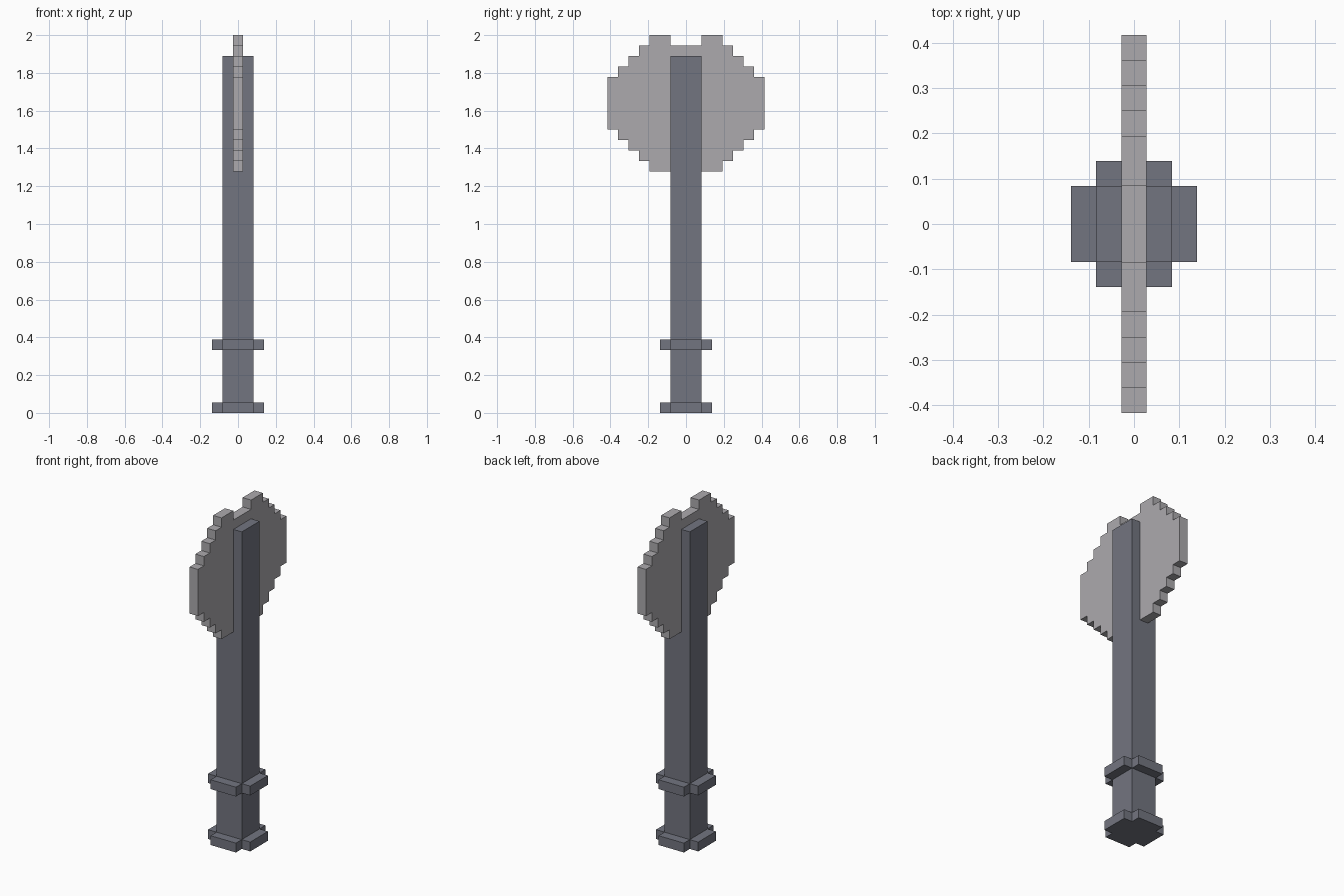
import bpy
import bmesh
from mathutils import Vector

cube = bpy.data.objects.get("Cube")
if cube:
    bpy.data.objects.remove(cube, do_unlink=True)

U = 2 / 36  # one block of the stepped grid


def make_material(name, rgb):
    mat = bpy.data.materials.new(name)
    mat.use_nodes = True
    colour = (*rgb, 1)
    mat.diffuse_color = colour
    bsdf = mat.node_tree.nodes["Principled BSDF"]
    bsdf.inputs["Base Color"].default_value = colour
    bsdf.inputs["Roughness"].default_value = 0.8
    return mat


def extrude_outline(name, points, direction, material):
    """Prism from a closed outline, all measured in blocks."""
    bm = bmesh.new()
    face = bm.faces.new([bm.verts.new(Vector(p) * U) for p in points])
    result = bmesh.ops.extrude_face_region(bm, geom=[face], use_keep_orig=True)
    moved = [g for g in result["geom"] if isinstance(g, bmesh.types.BMVert)]
    bmesh.ops.translate(bm, verts=moved, vec=Vector(direction) * U)
    bmesh.ops.recalc_face_normals(bm, faces=bm.faces)
    mesh = bpy.data.meshes.new(name)
    bm.to_mesh(mesh)
    bm.free()
    mesh.materials.append(material)
    obj = bpy.data.objects.new(name, mesh)
    bpy.context.collection.objects.link(obj)
    return obj


dark_metal = make_material("dark slate", (0.171, 0.178, 0.216))
pale_metal = make_material("pale steel", (0.413, 0.402, 0.423))

# Square haft
square = [(-1.5, -1.5, 0), (1.5, -1.5, 0), (1.5, 1.5, 0), (-1.5, 1.5, 0)]
extrude_outline("haft", square, (0, 0, 34), dark_metal)

# Cross-shaped collars: pommel and grip guard
quarter = [(2.5, 1.5), (1.5, 1.5), (1.5, 2.5)]
cross = []
for _ in range(4):
    cross += quarter
    quarter = [(-y, x) for x, y in quarter]
for name, z in (("pommel_collar", 0), ("grip_collar", 6)):
    extrude_outline(name, [(x, y, z) for x, y in cross], (0, 0, 1), dark_metal)

# Double blade: stepped half outline from the top notch round to the bottom
half = [(1.5, 35), (1.5, 36)]
for i in range(5):
    half += [(3.5 + i, 36 - i), (3.5 + i, 35 - i)]
half[-1] = (7.5, 27)
for i in range(4):
    half += [(6.5 - i, 27 - i), (6.5 - i, 26 - i)]
half += [(1.5, 23), (1.5, 24)]

# Make every step of the lower edge square
blade_half = []
for y, z in half:
    if blade_half and blade_half[-1][0] != y and blade_half[-1][1] != z:
        blade_half.append((y, blade_half[-1][1]))
    blade_half.append((y, z))
outline = blade_half + [(-y, z) for y, z in reversed(blade_half)]
extrude_outline("double_blade", [(-0.5, y, z) for y, z in outline], (1, 0, 0), pale_metal)
